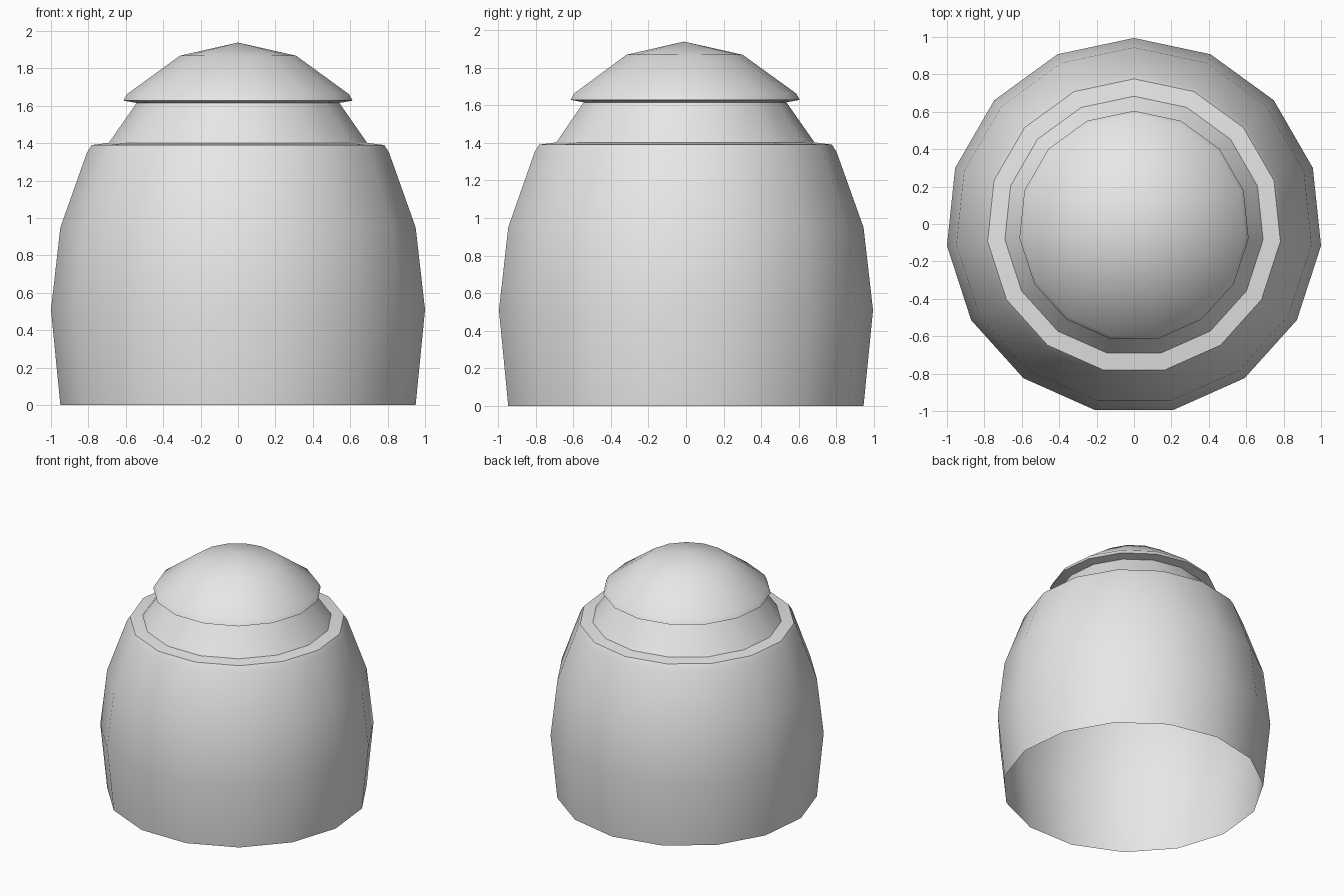
import bpy
import bmesh
import math

SIDES = 15
AXIS_Y = -0.011  # odd side count puts the axis slightly off the bounding centre

default = bpy.data.objects.get("Cube")
if default:
    bpy.data.objects.remove(default, do_unlink=True)

grey = bpy.data.materials.new("plain_grey")
grey.use_nodes = True
grey.diffuse_color = (0.8, 0.8, 0.8, 1)
grey.node_tree.nodes["Principled BSDF"].inputs["Base Color"].default_value = (0.8, 0.8, 0.8, 1)


def lathe(name, profile):
    """Revolve (radius, height) points, listed bottom to top, with one corner facing back."""
    bm = bmesh.new()
    rings = []
    for radius, z in profile:
        if radius == 0:
            rings.append([bm.verts.new((0, AXIS_Y, z))] * SIDES)
            continue
        ring = []
        for k in range(SIDES):
            a = math.pi / 2 + math.tau * k / SIDES
            ring.append(bm.verts.new((radius * math.cos(a), AXIS_Y + radius * math.sin(a), z)))
        rings.append(ring)
    for low, high in zip(rings, rings[1:]):
        for k in range(SIDES):
            n = (k + 1) % SIDES
            corners = [low[k], low[n], high[n], high[k]]
            bm.faces.new(list(dict.fromkeys(corners)))
    mesh = bpy.data.meshes.new(name)
    bm.to_mesh(mesh)
    bm.free()
    mesh.materials.append(grey)
    obj = bpy.data.objects.new(name, mesh)
    bpy.context.collection.objects.link(obj)
    bpy.ops.object.select_all(action='DESELECT')
    obj.select_set(True)
    bpy.context.view_layer.objects.active = obj
    bpy.ops.object.shade_smooth_by_angle(angle=math.radians(42))
    return obj


# Bulging shell, open underneath, with a narrow ledge at the top
lathe("body", [(0.955, 0), (1.0055, 0.51), (0.955, 0.95), (0.812, 1.35),
               (0.787, 1.39), (0.694, 1.402)])

# Tapered collar
lathe("neck", [(0.694, 1.402), (0.545, 1.615)])

# Domed lid with an overhanging lip
lathe("cap", [(0.545, 1.615), (0.616, 1.628), (0.597, 1.662), (0.312, 1.868), (0, 1.938)])
